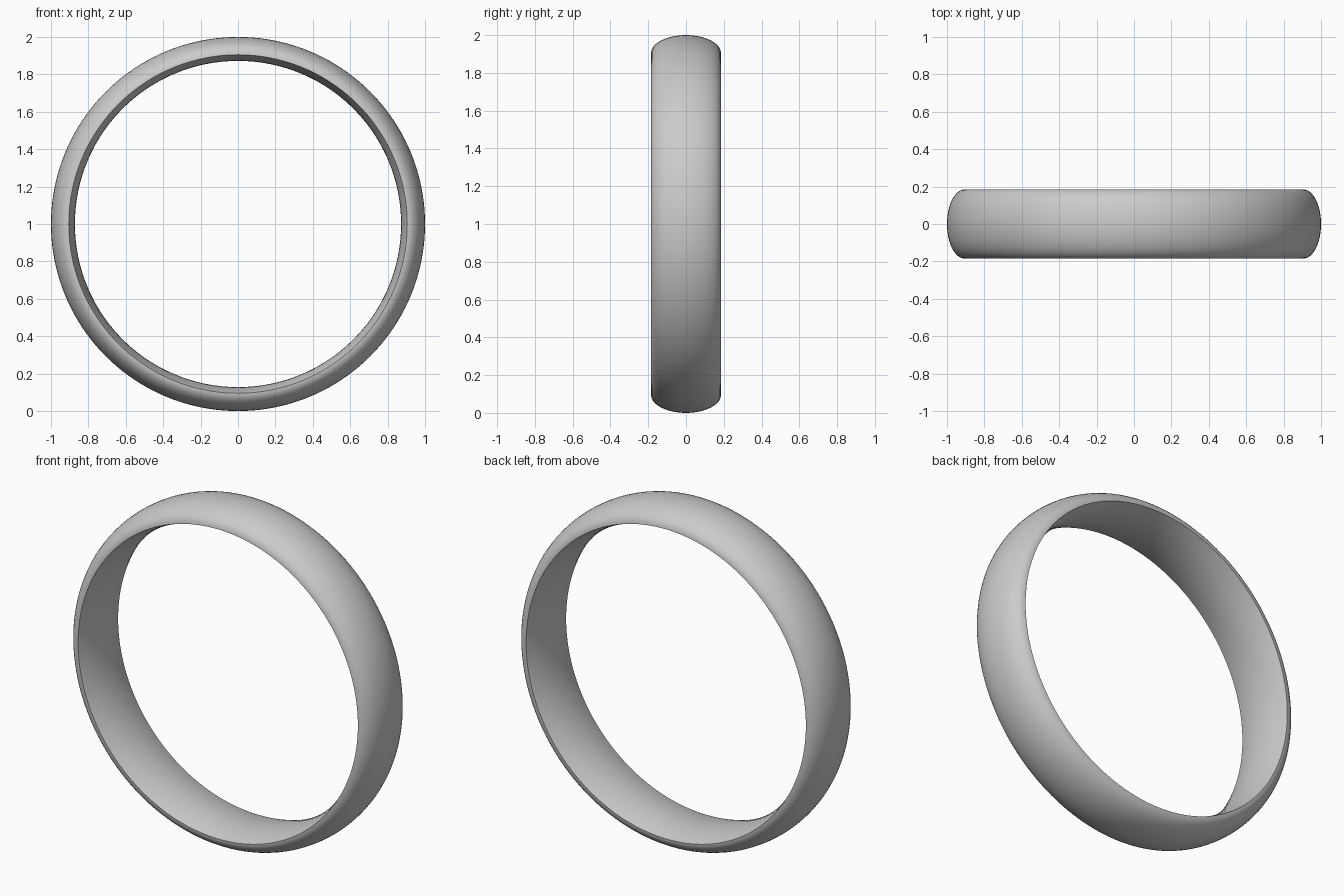
import bpy, bmesh, math
from mathutils import Vector

if "Cube" in bpy.data.objects:
    bpy.data.objects.remove(bpy.data.objects["Cube"])

HALF_W = 0.185   # half width of the band
R_EDGE = 0.905   # radius where dome and bore meet
R_OUT = 1.0      # crown of the outer dome
R_IN = 0.872     # tightest point of the comfort-fit bore
SEGMENTS = 160

# Cross-section: half-elliptical dome outside, shallow convex arc inside
profile = []
for i in range(25):
    a = math.pi * i / 24
    profile.append((R_EDGE + (R_OUT - R_EDGE) * math.sin(a), -HALF_W * math.cos(a)))
for i in range(1, 12):
    t = 1 - 2 * i / 12
    profile.append((R_IN + (R_EDGE - R_IN) * t * t, HALF_W * t))

# Sweep the cross-section round the y axis
bm = bmesh.new()
rings = []
for s in range(SEGMENTS):
    a = 2 * math.pi * s / SEGMENTS
    rings.append([bm.verts.new(Vector((r * math.cos(a), y, 1 + r * math.sin(a))))
                  for r, y in profile])
n = len(profile)
for s in range(SEGMENTS):
    p, q = rings[s], rings[(s + 1) % SEGMENTS]
    for i in range(n):
        j = (i + 1) % n
        bm.faces.new((p[i], p[j], q[j], q[i]))
bmesh.ops.recalc_face_normals(bm, faces=bm.faces)

mesh = bpy.data.meshes.new("ring_band")
bm.to_mesh(mesh)
bm.free()
band = bpy.data.objects.new("ring_band", mesh)
bpy.context.collection.objects.link(band)

# Smooth shading with a crisp rim between dome and bore
bpy.context.view_layer.objects.active = band
band.select_set(True)
bpy.ops.object.shade_smooth_by_angle(angle=math.radians(40))
